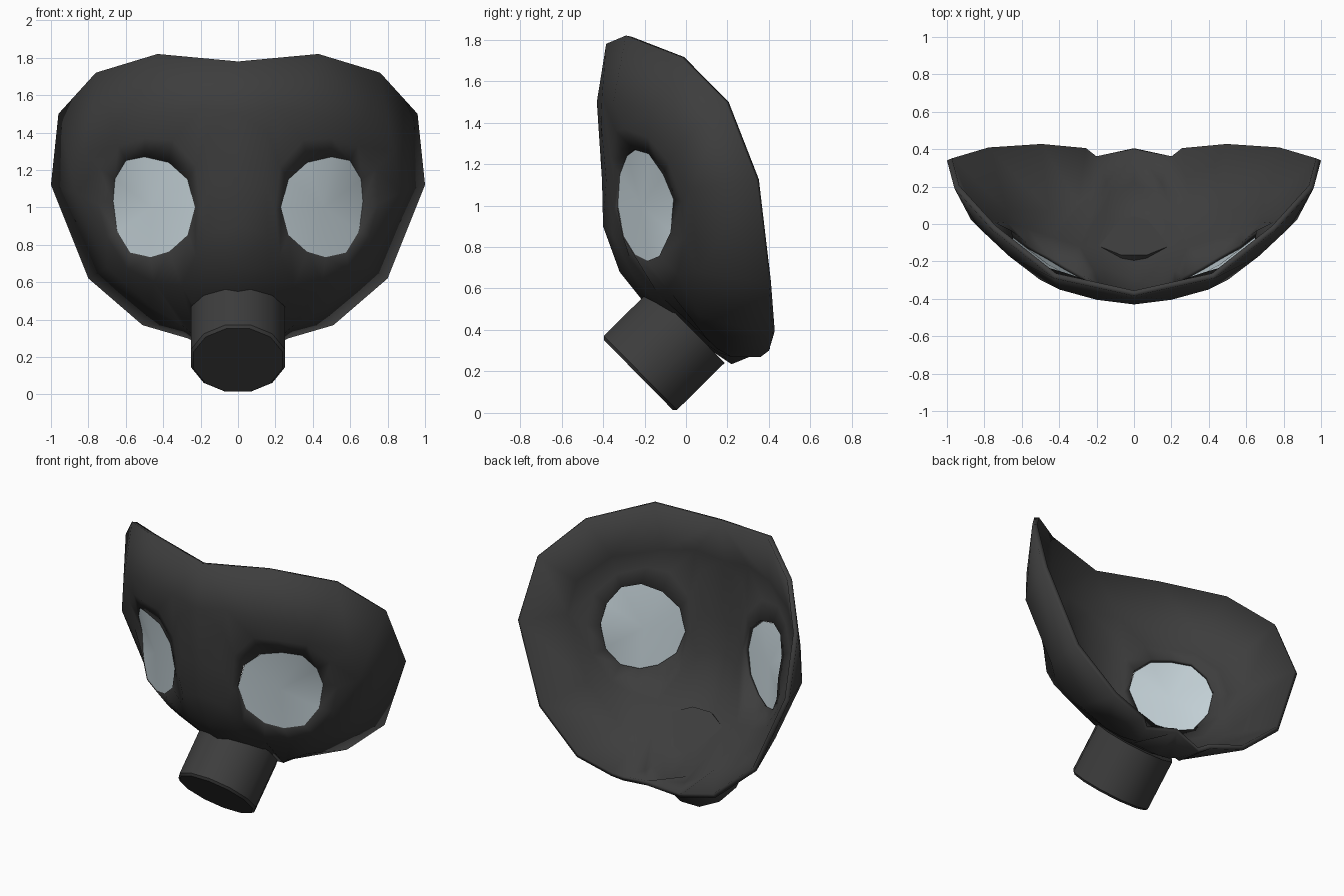
import bpy, bmesh, math
from mathutils import Vector, Matrix

if "Cube" in bpy.data.objects:
    bpy.data.objects.remove(bpy.data.objects["Cube"])


def material(name, rgb):
    m = bpy.data.materials.new(name)
    m.diffuse_color = (*rgb, 1)
    m.use_nodes = True
    m.node_tree.nodes["Principled BSDF"].inputs["Base Color"].default_value = m.diffuse_color
    return m


rubber = material("black rubber", (0.047, 0.047, 0.047))
glass = material("pale glass", (0.56, 0.65, 0.69))


def make_object(name, bm, mat, angle):
    mesh = bpy.data.meshes.new(name)
    bm.to_mesh(mesh)
    bm.free()
    ob = bpy.data.objects.new(name, mesh)
    bpy.context.collection.objects.link(ob)
    mesh.materials.append(mat)
    bpy.ops.object.select_all(action='DESELECT')
    ob.select_set(True)
    bpy.context.view_layer.objects.active = ob
    bpy.ops.object.shade_smooth_by_angle(angle=math.radians(angle))
    return ob


def add_mirror(ob):
    mod = ob.modifiers.new("mirror", 'MIRROR')
    mod.use_clip = True
    mod.merge_threshold = 0.002


def face_front(bm):
    bmesh.ops.recalc_face_normals(bm, faces=bm.faces)
    if sum(f.normal.y * f.calc_area() for f in bm.faces) > 0:
        bmesh.ops.reverse_faces(bm, faces=bm.faces)


# Twelve-sided eye opening, clockwise from the top
eye_rim = [(.50, -.25, 1.27), (.60, -.18, 1.25), (.66, -.11, 1.15),
           (.67, -.06, 1.03), (.65, -.075, .87), (.58, -.13, .755),
           (.47, -.19, .73), (.37, -.25, .76), (.27, -.305, .85),
           (.23, -.335, 1.0), (.27, -.325, 1.15), (.37, -.29, 1.24)]
# Socket ring around the eye: brow, cheek and side of the nose
socket = [(.50, -.30, 1.37), (.64, -.185, 1.33), (.74, -.085, 1.21),
          (.75, -.02, 1.02), (.70, -.01, .84), (.59, -.04, .67),
          (.45, -.09, .60), (.30, -.14, .58), (.225, -.27, .74),
          (.20, -.345, .98), (.225, -.36, 1.22), (.35, -.34, 1.36)]
# Half of the face edge: outer rim down to the chin, then up the centre line
edge = [(0, -.385, 1.78), (.43, -.29, 1.82), (.76, -.03, 1.72), (.96, .19, 1.5),
        (1, .34, 1.12), (.80, .40, .62), (.51, .42, .37), (.27, .40, .30),
        (.21, .36, .27), (0, .405, .31), (0, .22, .235), (0, 0, .38),
        (0, -.20, .53), (0, -.32, .68), (0, -.40, .90), (0, -.405, 1.12),
        (0, -.43, 1.5)]
# Loop between the edge and the socket
middle = [(.20, -.405, 1.53), (.40, -.35, 1.50), (.67, -.17, 1.45),
          (.83, -.02, 1.30), (.87, .02, 1.08), (.70, .06, .68),
          (.47, .06, .47), (.30, .09, .37), (.23, .15, .31), (.15, .22, .27),
          (.14, .16, .29), (.17, .01, .39), (.19, -.14, .53),
          (.17, -.26, .67), (.16, -.355, .86), (.15, -.385, 1.12),
          (.16, -.41, 1.40)]


def turn(v):
    return math.atan2(v.co.x - .45, v.co.z - 1.0) % (2 * math.pi)


def zip_rings(bm, a, b):
    """Join two rings of different counts, advancing by angle around the eye."""
    a, b = sorted(a, key=turn), sorted(b, key=turn)
    i = j = 0
    na, nb = len(a), len(b)
    while i < na or j < nb:
        ta = turn(a[(i + 1) % na]) + 2 * math.pi * ((i + 1) // na)
        tb = turn(b[(j + 1) % nb]) + 2 * math.pi * ((j + 1) // nb)
        if j >= nb or (i < na and ta <= tb):
            bm.faces.new((a[i % na], a[(i + 1) % na], b[j % nb]))
            i += 1
        else:
            bm.faces.new((a[i % na], b[(j + 1) % nb], b[j % nb]))
            j += 1


def join_rings(bm, a, b):
    n = len(a)
    for k in range(n):
        bm.faces.new((a[k], a[(k + 1) % n], b[(k + 1) % n], b[k]))


# Face shell
bm = bmesh.new()
rings = [[bm.verts.new(p) for p in pts] for pts in (edge, middle, socket, eye_rim)]
join_rings(bm, rings[0], rings[1])
zip_rings(bm, rings[2], rings[1])
join_rings(bm, rings[2], rings[3])
face_front(bm)
shell = make_object("face_shell", bm, rubber, 75)
add_mirror(shell)
solid = shell.modifiers.new("thickness", 'SOLIDIFY')
solid.thickness = 0.03
solid.offset = -1

# Eye lenses, slightly domed
bm = bmesh.new()
ring = [bm.verts.new(Vector(p) + Vector((0, .006, 0))) for p in eye_rim]
hub = bm.verts.new((.46, -.215, 1.0))
for i in range(len(ring)):
    bm.faces.new((ring[i], ring[(i + 1) % len(ring)], hub))
face_front(bm)
add_mirror(make_object("eye_lenses", bm, glass, 40))

# Filter canister, angled down from the chin with a chamfered end
bm = bmesh.new()
start, finish = Vector((0, -.23, .183)), Vector((0, .01, .42))
axis = finish - start
bmesh.ops.create_cone(bm, cap_ends=True, segments=12, radius1=.26,
                      radius2=.26, depth=axis.length)
bm.transform(Matrix.Rotation(math.radians(15), 4, 'Z'))
front_edges = [e for e in bm.edges if all(v.co.z < 0 for v in e.verts)]
bmesh.ops.bevel(bm, geom=front_edges, offset=0.014, segments=1, affect='EDGES')
bm.transform(Matrix.Translation((start + finish) / 2)
             @ axis.to_track_quat('Z', 'Y').to_matrix().to_4x4())
make_object("filter_canister", bm, rubber, 40)
